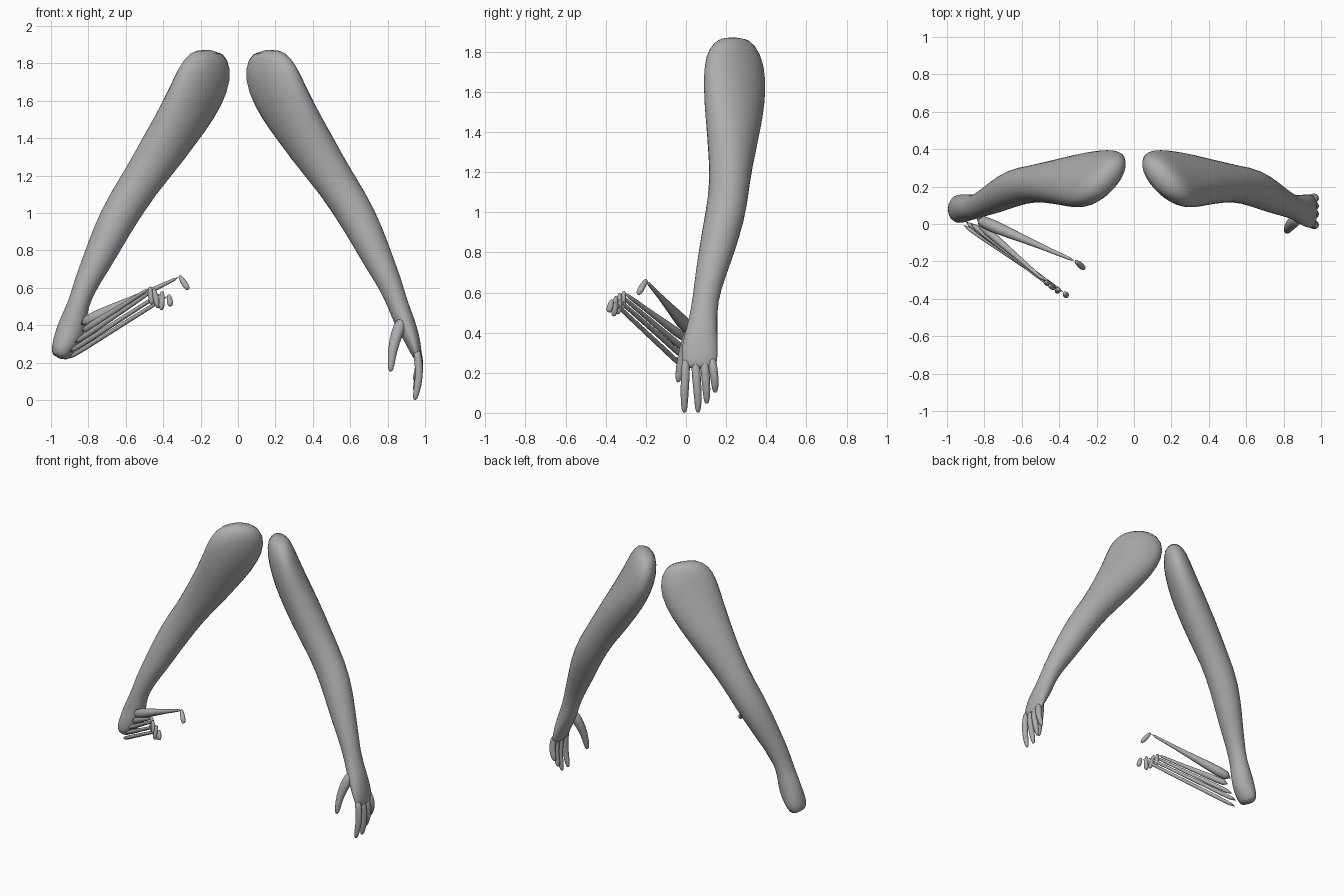
import bpy, bmesh
from math import sin, cos, tau, radians
from mathutils import Vector

cube = bpy.data.objects.get("Cube")
if cube:
    bpy.data.objects.remove(cube)

grey = bpy.data.materials.new("plain grey")
grey.use_nodes = True
colour = (0.42, 0.42, 0.42, 1)
grey.diffuse_color = colour
grey.node_tree.nodes["Principled BSDF"].inputs["Base Color"].default_value = colour


def loft(name, stations, side=1, sides=16):
    """Skin elliptical rings; a station is x, y, z, half width, half depth, turn."""
    bm = bmesh.new()
    centres = [Vector(s[:3]) for s in stations]
    rings = []
    for i, (_, _, _, a, b, turn) in enumerate(stations):
        tangent = (centres[min(i + 1, len(centres) - 1)] - centres[max(i - 1, 0)]).normalized()
        wide = Vector((cos(radians(turn)), -sin(radians(turn)), 0))
        wide = (wide - tangent * wide.dot(tangent)).normalized()
        deep = tangent.cross(wide)
        ring = []
        for k in range(sides):
            t = tau * k / sides
            p = centres[i] + wide * a * cos(t) + deep * b * sin(t)
            ring.append(bm.verts.new((p.x * side, p.y, p.z)))
        rings.append(ring)
    for lower, upper in zip(rings, rings[1:]):
        for k in range(sides):
            n = (k + 1) % sides
            bm.faces.new((lower[k], lower[n], upper[n], upper[k]))
    bm.faces.new(rings[0])
    bm.faces.new(rings[-1])
    bmesh.ops.recalc_face_normals(bm, faces=bm.faces)
    for f in bm.faces:
        f.smooth = True
    mesh = bpy.data.meshes.new(name)
    bm.to_mesh(mesh)
    bm.free()
    mesh.materials.append(grey)
    ob = bpy.data.objects.new(name, mesh)
    bpy.context.collection.objects.link(ob)
    ob.modifiers.new("smooth", "SUBSURF").levels = 1
    ob.modifiers["smooth"].render_levels = 1
    return ob


def digit(name, points, radii, side=1, turn=0):
    """Round finger with a blunt tip."""
    rows = [(*p, r, r, turn) for p, r in zip(points, radii)]
    loft(name, rows, side, 10)


# Arm from shoulder to wrist, shared by both sides
arm = [
    (.15, .24, 1.875, .09, .05, 45),
    (.16, .245, 1.80, .17, .085, 45),
    (.19, .245, 1.70, .195, .10, 45),
    (.25, .24, 1.58, .185, .11, 45),
    (.33, .235, 1.45, .16, .115, 45),
    (.455, .225, 1.26, .125, .115, 30),
    (.60, .21, 1.05, .108, .105, 0),
    (.69, .17, .88, .095, .095, 0),
    (.745, .14, .76, .083, .085, 0),
    (.815, .105, .62, .066, .068, 0),
    (.855, .09, .51, .055, .066, 0),
]
open_palm = [
    (.89, .08, .42, .057, .078, 0),
    (.93, .068, .33, .044, .093, 0),
    (.955, .068, .25, .03, .09, 0),
    (.96, .068, .22, .018, .075, 0),
]
bent_palm = [
    (.88, .09, .42, .075, .07, 0),
    (.905, .085, .34, .078, .075, 0),
    (.94, .08, .27, .062, .08, 0),
    (.955, .075, .22, .045, .06, 0),
]
loft("left_arm", arm + open_palm)
loft("right_arm", arm + bent_palm, -1)

# Relaxed left hand: name, root y, tip y, tip z
for name, y0, y1, tip in (("index", .0, -.008, .0), ("middle", .045, .06, .0),
                          ("ring", .09, .103, .045), ("little", .128, .145, .1)):
    span = .28 - tip
    path = [(.953, y0, .28), (.972, (y0 + y1) / 2, tip + span * .6),
            (.963, y1, tip + span * .3), (.948, y1, tip + .015), (.945, y1, tip)]
    digit("left_" + name + "_finger", path, (.024, .023, .021, .016, .006))
digit("left_thumb", [(.885, .04, .44), (.85, .01, .36), (.825, -.02, .27),
                     (.818, -.037, .18), (.815, -.04, .15)],
      (.035, .036, .026, .02, .008))

# Long drawn-out right fingers: name, root, knuckle, tip, root radius
for name, root, knuckle, tip, r in (
        ("thumb", (.85, .03, .40), (.31, -.20, .66), (.265, -.24, .59), .045),
        ("index_finger", (.84, .01, .36), (.47, -.31, .60), (.46, -.32, .51), .028),
        ("middle_finger", (.88, .01, .30), (.45, -.33, .59), (.425, -.34, .49), .02),
        ("ring_finger", (.91, .02, .25), (.405, -.35, .575), (.41, -.36, .48), .018),
        ("little_finger", (.92, .0, .215), (.37, -.37, .56), (.36, -.385, .50), .016)):
    a, b, c = Vector(root), Vector(knuckle), Vector(tip)
    digit("right_" + name, [a, a.lerp(b, .35), a.lerp(b, .7), b],
          (r, .6 * r + .003, .012, .011), -1, 90)
    digit("right_" + name + "_tip", [b + (b - c) * .1, b.lerp(c, .2), b.lerp(c, .75), c],
          (.008, .015, .019, .009), -1)
